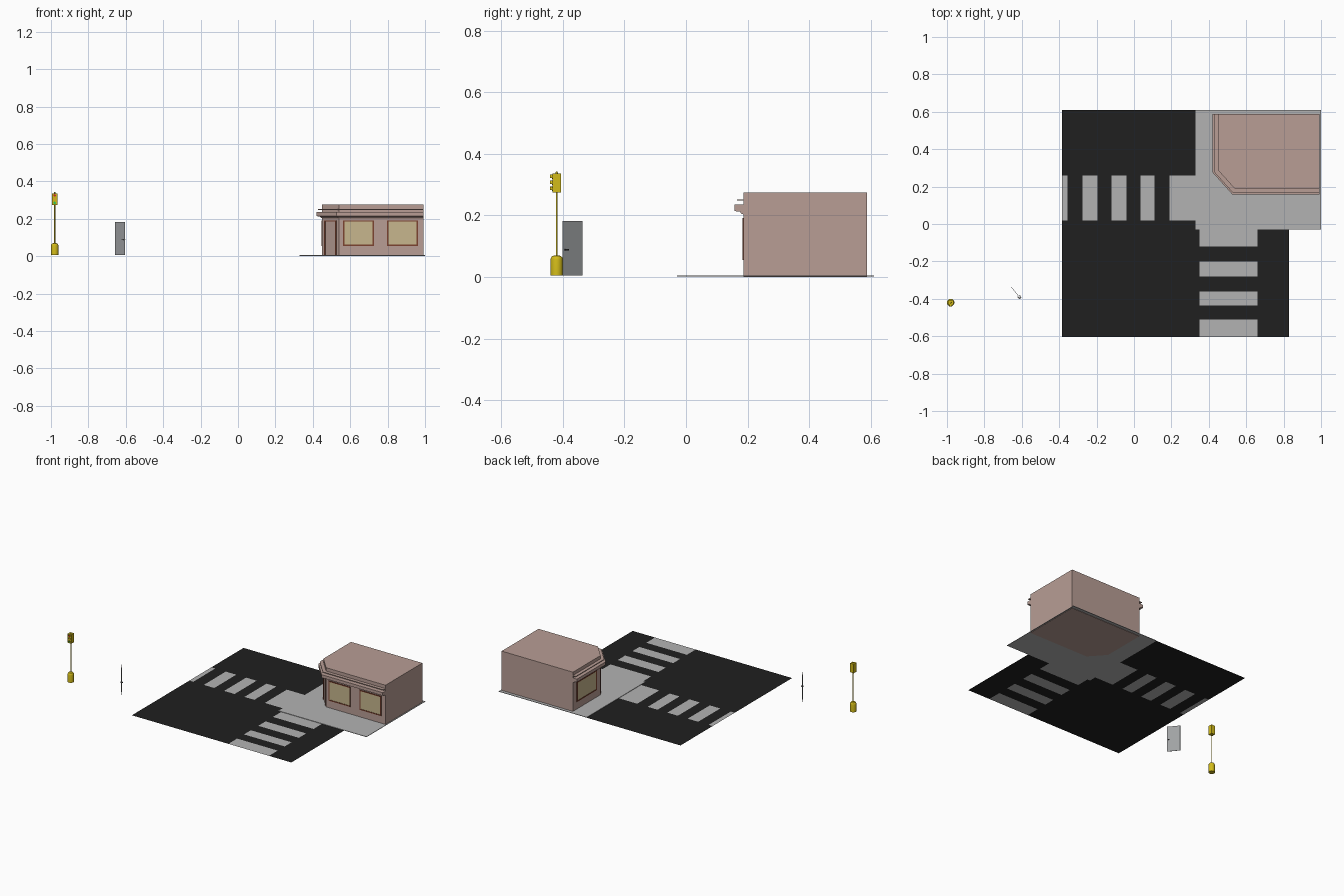
import bpy, bmesh, math
from mathutils import Vector, Matrix

if "Cube" in bpy.data.objects:
    bpy.data.objects.remove(bpy.data.objects["Cube"])


def mat(name, r, g, b):
    m = bpy.data.materials.new(name)
    m.diffuse_color = (r, g, b, 1)
    m.use_nodes = True
    m.node_tree.nodes["Principled BSDF"].inputs["Base Color"].default_value = m.diffuse_color
    return m


ASPHALT = mat("asphalt", 0.014, 0.014, 0.014)
PAVING = mat("paving", 0.45, 0.45, 0.45)
PLASTER = mat("plaster", 0.48, 0.34, 0.30)
WOOD = mat("red_wood", 0.2, 0.055, 0.03)
GLASS = mat("warm_glass", 0.57, 0.47, 0.27)
YELLOW = mat("yellow_paint", 0.65, 0.5, 0.01)
STEEL = mat("steel", 0.35, 0.36, 0.37)
DARK = mat("dark_metal", 0.05, 0.05, 0.05)
LAMPS = [mat("red_lamp", 0.6, 0.02, 0.02), mat("amber_lamp", 0.8, 0.4, 0.02),
         mat("green_lamp", 0.02, 0.6, 0.1)]


def finish(name, bm, *mats, normals=True):
    if normals:
        bmesh.ops.recalc_face_normals(bm, faces=bm.faces)
    me = bpy.data.meshes.new(name)
    bm.to_mesh(me)
    bm.free()
    ob = bpy.data.objects.new(name, me)
    bpy.context.collection.objects.link(ob)
    for m in mats:
        me.materials.append(m)
    return ob


def smooth(ob):
    bpy.ops.object.select_all(action='DESELECT')
    ob.select_set(True)
    bpy.context.view_layer.objects.active = ob
    bpy.ops.object.shade_smooth_by_angle()


def box(name, lo, hi, m, frame=Matrix()):
    lo, hi = Vector(lo), Vector(hi)
    bm = bmesh.new()
    bmesh.ops.create_cube(bm, size=1, matrix=frame @ Matrix.Translation((lo + hi) / 2)
                          @ Matrix.Diagonal((*(hi - lo), 1)))
    return finish(name, bm, m)


def prism(name, outline, z0, z1, m):
    bm = bmesh.new()
    f = bm.faces.new([bm.verts.new((x, y, z0)) for x, y in outline])
    ext = bmesh.ops.extrude_face_region(bm, geom=[f], use_keep_orig=True)
    for v in ext["geom"]:
        if isinstance(v, bmesh.types.BMVert):
            v.co.z = z1
    return finish(name, bm, m)


def bridge(bm, rings, closed):
    for a, b in zip(rings, rings[1:]):
        n = len(a)
        for i in range(n if closed else n - 1):
            j = (i + 1) % n
            bm.faces.new((a[i], a[j], b[j], b[i]))
    bm.faces.new(rings[0])
    bm.faces.new(rings[-1])


def lathe(name, profile, centre, m, n=20):
    bm = bmesh.new()
    rings = [[bm.verts.new((centre[0] + r * math.cos(2 * math.pi * i / n),
                            centre[1] + r * math.sin(2 * math.pi * i / n), z))
              for i in range(n)] for r, z in profile]
    bridge(bm, rings, True)
    ob = finish(name, bm, m)
    smooth(ob)
    return ob


def wall_frame(p, q):
    """Local x runs along the wall p->q, local -y points outwards, z up."""
    a = math.atan2(q[1] - p[1], q[0] - p[0])
    return Matrix.Translation((p[0], p[1], 0)) @ Matrix.Rotation(a, 4, 'Z')


def trim_strip(name, path, profile, m):
    """Sweep an (outward, z) profile along an open mitred path."""
    pts = [Vector(p) for p in path]
    normals = [Vector(((b - a).y, -(b - a).x)).normalized() for a, b in zip(pts, pts[1:])]
    bm, rings = bmesh.new(), []
    for i, p in enumerate(pts):
        n0, n1 = normals[max(i - 1, 0)], normals[min(i, len(normals) - 1)]
        out = (n0 + n1) / (1 + n0.dot(n1))
        rings.append([bm.verts.new((*(p + out * d), z)) for d, z in profile])
    bridge(bm, rings, True)
    return finish(name, bm, m)


def casing(name, frame, x0, x1, z0, z1, w, d, sill=True):
    """Timber surround made of bars on a wall."""
    box(name + "_left", (x0, -d, z0), (x0 + w, 0.003, z1), WOOD, frame)
    box(name + "_right", (x1 - w, -d, z0), (x1, 0.003, z1), WOOD, frame)
    box(name + "_head", (x0 + w, -d, z1 - w), (x1 - w, 0.003, z1), WOOD, frame)
    if sill:
        box(name + "_sill", (x0 + w, -d, z0), (x1 - w, 0.003, z0 + w), WOOD, frame)


# Road sheet with crossing stripes cut into it
stripes = [(a, b, 0.02, 0.26) for a, b in
           ((-0.385, -0.355), (-0.275, -0.195), (-0.12, -0.04), (0.035, 0.11), (0.19, 0.33))]
stripes += [(0.35, 0.66, a, b) for a, b in
            ((-0.12, -0.03), (-0.28, -0.2), (-0.435, -0.36), (-0.605, -0.51))]
xs = sorted({-0.385, 0.33, 0.83} | {v for s in stripes for v in s[:2]})
ys = sorted({-0.605, -0.03, 0.61} | {v for s in stripes for v in s[2:]})
bm = bmesh.new()
grid = {(x, y): bm.verts.new((x, y, 0.002)) for x in xs for y in ys}
for x0, x1 in zip(xs, xs[1:]):
    for y0, y1 in zip(ys, ys[1:]):
        cx, cy = (x0 + x1) / 2, (y0 + y1) / 2
        if cx > 0.33 and cy > -0.03:
            continue
        f = bm.faces.new([grid[c] for c in ((x0, y0), (x1, y0), (x1, y1), (x0, y1))])
        f.material_index = int(any(a < cx < b and c < cy < d for a, b, c, d in stripes))
bmesh.ops.delete(bm, geom=[v for v in bm.verts if not v.link_faces], context='VERTS')
finish("road_with_crossings", bm, ASPHALT, PAVING, normals=False)
box("pavement", (0.33, -0.03, 0.002), (1.0, 0.61, 0.005), PAVING)

# Corner shop body and cornices
path = [(0.45, 0.588), (0.45, 0.287), (0.54, 0.187), (0.993, 0.187)]
prism("shop_body", path + [(0.993, 0.588)], 0, 0.275, PLASTER)
trim_strip("lower_cornice", path,
           [(-0.002, 0.202), (0.008, 0.206), (0.012, 0.212), (0.03, 0.214), (0.03, 0.235),
            (-0.002, 0.235)], PLASTER)
trim_strip("upper_cornice", path,
           [(-0.002, 0.248), (0.022, 0.248), (0.022, 0.252), (-0.002, 0.252)], PLASTER)

# Shop windows on the front and left walls
left, corner, front = (wall_frame(p, q) for p, q in zip(path, path[1:]))
for name, fr, x0, x1 in (("front_window_1", front, 0.022, 0.187),
                         ("front_window_2", front, 0.257, 0.422),
                         ("side_window", left, 0.04, 0.255)):
    casing(name + "_frame", fr, x0, x1, 0.055, 0.192, 0.007, 0.004)
    box(name + "_glass", (x0 + 0.007, -0.0015, 0.062), (x1 - 0.007, 0.003, 0.185), GLASS, fr)

# Doorway surround on the cut corner
casing("doorway", corner, 0.02, 0.115, 0.005, 0.192, 0.006, 0.004, sill=False)

# Free-standing door leaf with handles
leaf = wall_frame((-0.656, -0.337), (-0.604, -0.401))
box("door_leaf", (0, -0.001, 0.005), (0.0825, 0.001, 0.182), STEEL, leaf)
for side, s in (("outer", -1), ("inner", 1)):
    y0, y1 = sorted((s * 0.001, s * 0.005))
    box(side + "_handle_stem", (0.072, y0, 0.086), (0.076, y1, 0.09), DARK, leaf)
    y0, y1 = sorted((s * 0.005, s * 0.008))
    box(side + "_handle_lever", (0.062, y0, 0.086), (0.077, y1, 0.09), DARK, leaf)

# Traffic light: base, pole and housing
PX, PY = -0.98, -0.42
lathe("signal_base", [(0.02, 0.005), (0.02, 0.056), (0.0185, 0.063), (0.014, 0.068),
                      (0.006, 0.07)], (PX, PY), YELLOW)
lathe("signal_pole", [(0.003, 0.06), (0.003, 0.28)], (PX, PY), YELLOW, 12)
box("signal_housing", (PX - 0.014, PY - 0.014, 0.274), (PX + 0.014, PY + 0.014, 0.336), YELLOW)
lathe("signal_cap", [(0.004, 0.335), (0.003, 0.342)], (PX, PY), YELLOW, 12)

# Lamps and half-round visors on the signal
turn = Matrix.Rotation(math.pi / 2, 4, 'X')
for label, z, m in zip(("top", "middle", "bottom"), (0.325, 0.305, 0.285), LAMPS):
    bm = bmesh.new()
    bmesh.ops.create_cone(bm, cap_ends=True, segments=16, radius1=0.0065, radius2=0.0065,
                          depth=0.003, matrix=Matrix.Translation((PX, PY - 0.0145, z)) @ turn)
    smooth(finish(label + "_lamp", bm, m))
    bm = bmesh.new()
    bmesh.ops.create_cone(bm, cap_ends=False, segments=16, radius1=0.008, radius2=0.008,
                          depth=0.008, matrix=Matrix.Translation((PX, PY - 0.018, z)) @ turn)
    bmesh.ops.delete(bm, geom=[v for v in bm.verts if v.co.z < z - 0.004], context='VERTS')
    smooth(finish(label + "_visor", bm, YELLOW))
